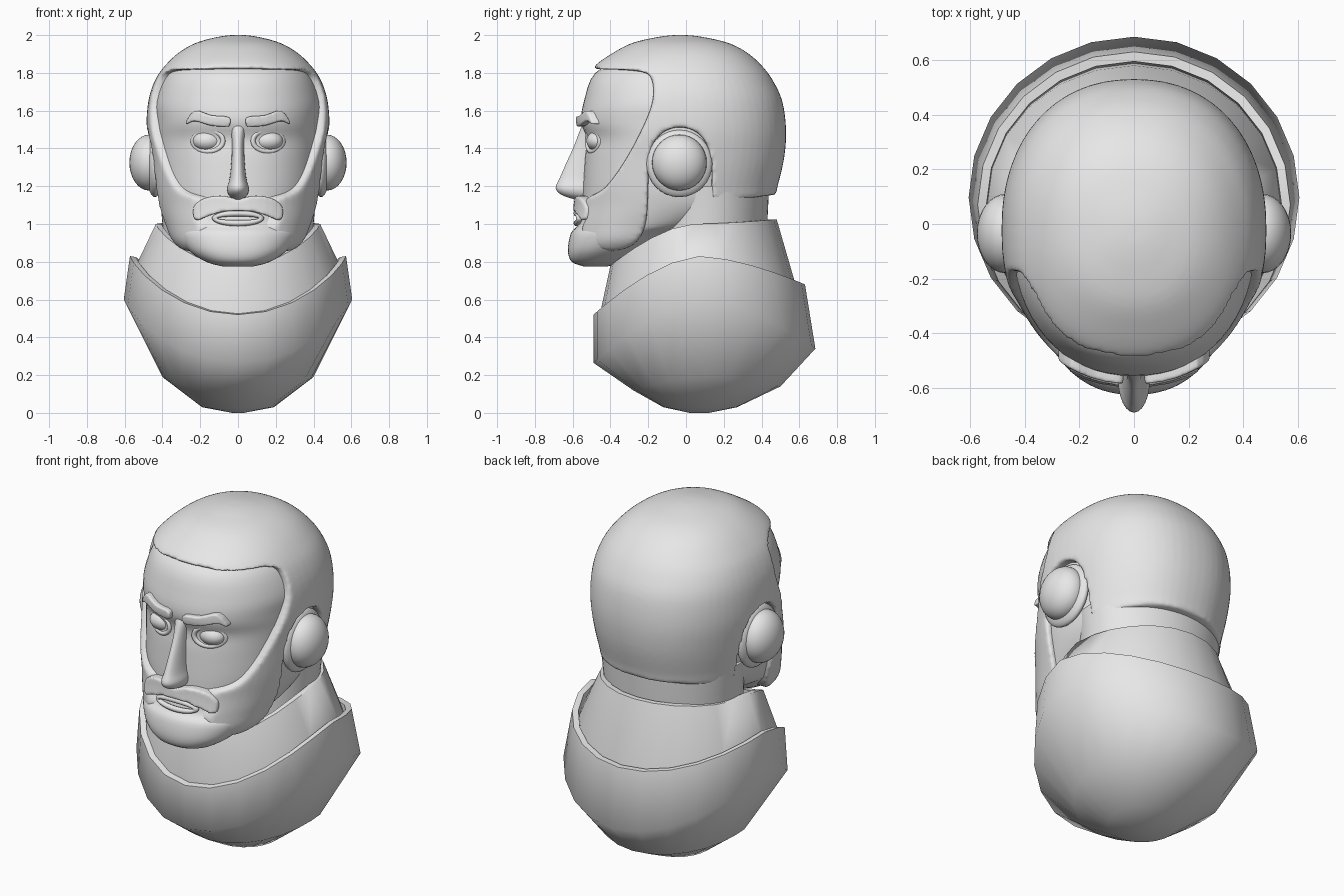
import bpy, bmesh, math
from mathutils import Vector

if "Cube" in bpy.data.objects:
    bpy.data.objects.remove(bpy.data.objects["Cube"])

grey = bpy.data.materials.new("plain_grey")
grey.use_nodes = True
grey.diffuse_color = (0.8, 0.8, 0.8, 1)
grey.node_tree.nodes["Principled BSDF"].inputs["Base Color"].default_value = (0.8, 0.8, 0.8, 1)


def finish(name, bm, angle=40):
    """Turn a bmesh into a smooth shaded object."""
    bmesh.ops.recalc_face_normals(bm, faces=bm.faces)
    mesh = bpy.data.meshes.new(name)
    bm.to_mesh(mesh)
    bm.free()
    mesh.materials.append(grey)
    ob = bpy.data.objects.new(name, mesh)
    bpy.context.collection.objects.link(ob)
    select(ob)
    bpy.ops.object.shade_smooth_by_angle(angle=math.radians(angle))
    return ob


def select(ob):
    bpy.ops.object.select_all(action='DESELECT')
    ob.select_set(True)
    bpy.context.view_layer.objects.active = ob


def skin_rings(rings):
    """Bridge closed rings of points and cap both ends."""
    bm = bmesh.new()
    loops = [[bm.verts.new(p) for p in ring] for ring in rings]
    for a, b in zip(loops, loops[1:]):
        for i in range(len(a)):
            j = (i + 1) % len(a)
            bm.faces.new((a[i], a[j], b[j], b[i]))
    bm.faces.new(loops[0][::-1])
    bm.faces.new(loops[-1])
    return bm


def spline(rows, steps):
    """Catmull-Rom interpolation through rows of numbers."""
    rows = [Vector(r) for r in rows]
    out = []
    for i in range(len(rows) - 1):
        a, b, c, d = rows[max(i - 1, 0)], rows[i], rows[i + 1], rows[min(i + 2, len(rows) - 1)]
        for k in range(steps):
            t = k / steps
            out.append(b + (c - a) * t / 2 + (2 * a - 5 * b + 4 * c - d) * t * t / 2
                       + (3 * b - a - 3 * c + d) * t ** 3 / 2)
    return out + [rows[-1]]


def loft(name, rows, power=2.2, grow=0.0, seg=64, steps=4):
    """Rows are (z, front y, back y, half width)."""
    rings = []
    for z, front, back, half in spline(rows, steps):
        ring = []
        for i in range(seg):
            a = math.tau * i / seg
            c, s = math.cos(a), math.sin(a)
            x = math.copysign(abs(c) ** (2 / power), c) * (half + grow)
            y = math.copysign(abs(s) ** (2 / power), s) * ((back - front) / 2 + grow)
            ring.append((x, y + (front + back) / 2, z))
        rings.append(ring)
    return finish(name, skin_rings(rings))


def cut_to(ob, outline, place, near, far, voxel, smooth):
    """Keep the part of a solid inside an extruded outline and soften its edges."""
    pts = [p[:2] for p in spline([*outline, outline[0]], 3)[:-1]]
    cutter = finish("cutter", skin_rings([[place(u, v, d) for u, v in pts] for d in (near, far)]))
    cutter.hide_render = True
    select(ob)
    m = ob.modifiers.new("trim", 'BOOLEAN')
    m.operation, m.object, m.solver = 'INTERSECT', cutter, 'EXACT'
    r = ob.modifiers.new("soften", 'REMESH')
    r.mode, r.voxel_size, r.use_smooth_shade = 'VOXEL', voxel, True
    s = ob.modifiers.new("relax", 'SMOOTH')
    s.factor, s.iterations = 0.5, smooth
    for mod in ("trim", "soften", "relax"):
        bpy.ops.object.modifier_apply(modifier=mod)
    bpy.data.objects.remove(cutter)
    bpy.ops.object.shade_smooth()


def sideways(u, v, d):
    return (d, u, v)


def forward(u, v, d):
    return (u, d, v)


# Head with chin, and neck
head = [(.775, -.54, -.42, .08), (.80, -.605, -.32, .17), (.86, -.625, -.2, .26), (.95, -.61, 0, .33),
        (1.0, -.57, .2, .36), (1.1, -.55, .4, .40), (1.2, -.545, .42, .42), (1.35, -.535, .45, .43),
        (1.45, -.525, .46, .44), (1.54, -.555, .47, .44), (1.65, -.54, .46, .44), (1.8, -.48, .40, .38),
        (1.9, -.3, .26, .26)]
loft("head", head)
loft("neck", [(.5, -.25, .4, .36), (1.0, -.2, .43, .40), (1.2, -.2, .44, .42)], 2)

# Hair and side whiskers as one shell
hair = loft("hair_and_whiskers", [
    (.82, -.56, -.1, .24), (.9, -.60, .1, .34), (1.0, -.60, .3, .39), (1.1, -.585, .455, .43),
    (1.2, -.58, .485, .45), (1.35, -.57, .52, .47), (1.5, -.575, .53, .485), (1.65, -.565, .51, .475),
    (1.76, -.53, .46, .44), (1.84, -.48, .40, .385), (1.91, -.38, .32, .31), (1.96, -.28, .22, .22),
    (1.99, -.15, .09, .11), (2.0, -.07, .01, .04)])
cut_to(hair, [
    (-.8, 1.82), (-.8, 2.2), (.8, 2.2), (.8, 1.17), (.47, 1.155), (.2, 1.12), (.14, 1.15), (.135, 1.32),
    (.1, 1.44), (.03, 1.5), (-.06, 1.51), (-.14, 1.47), (-.19, 1.38), (-.2, 1.2), (-.21, 1.02),
    (-.25, .92), (-.32, .87), (-.42, .86), (-.53, .91), (-.55, .98), (-.52, 1.05), (-.53, 1.13),
    (-.43, 1.19), (-.32, 1.34), (-.22, 1.53), (-.175, 1.66), (-.18, 1.76), (-.23, 1.805), (-.46, 1.82)],
    sideways, -.8, .8, .013, 5)

# Moustache follows the face
moustache = loft("moustache", head, grow=.045)
half = [(.0, 1.13), (.09, 1.15), (.18, 1.135), (.235, 1.09), (.225, 1.02), (.15, 1.045), (.08, 1.065)]
cut_to(moustache, half + [(0, 1.07)] + [(-x, z) for x, z in half[:0:-1]], forward, -.9, -.38, .009, 4)

# Eyebrows
for side, label in ((1, "left"), (-1, "right")):
    brow = loft(label + "_eyebrow", head, grow=.03)
    outline = [(.045, 1.515), (.045, 1.565), (.14, 1.575), (.23, 1.60), (.28, 1.525), (.23, 1.545), (.14, 1.52)]
    cut_to(brow, [(side * x, z) for x, z in outline], forward, -.9, -.4, .007, 2)

# Nose
loft("nose", [(1.13, -.59, -.45, .025), (1.155, -.66, -.45, .05), (1.19, -.69, -.45, .058),
              (1.24, -.67, -.45, .045), (1.32, -.635, -.45, .036), (1.42, -.59, -.45, .032),
              (1.5, -.56, -.45, .04), (1.56, -.53, -.45, .06)], 2, seg=24)


def ball(name, centre, size):
    bm = bmesh.new()
    bmesh.ops.create_uvsphere(bm, u_segments=32, v_segments=16, radius=1)
    bmesh.ops.scale(bm, vec=size, verts=bm.verts)
    bmesh.ops.translate(bm, vec=centre, verts=bm.verts)
    return finish(name, bm)


def hoop(name, centre, wide, high, thick, bend):
    """Oval rim facing forward whose sides curve back with the face."""
    bm = bmesh.new()
    grid = []
    for i in range(40):
        a = math.tau * i / 40
        row = []
        for k in range(8):
            b = math.tau * k / 8
            r = thick * math.cos(b)
            x = centre[0] + math.cos(a) * (wide + r)
            y = centre[1] + thick * math.sin(b) + bend * (x * x - centre[0] ** 2)
            row.append(bm.verts.new((x, y, centre[2] + math.sin(a) * (high + r))))
        grid.append(row)
    for i in range(40):
        for k in range(8):
            n, m = (i + 1) % 40, (k + 1) % 8
            bm.faces.new((grid[i][k], grid[n][k], grid[n][m], grid[i][m]))
    return finish(name, bm, 80)


# Eyes, lids, ears
for side, label in ((1, "left"), (-1, "right")):
    ball(label + "_eye", (side * .16, -.465, 1.44), (.078, .062, .054))
    hoop(label + "_eyelid", (side * .16, -.497, 1.44), .08, .056, .013, 1.3)
    ball(label + "_ear", (side * .47, -.035, 1.325), (.105, .145, .148))
    ball(label + "_ear_base", (side * .44, -.035, 1.32), (.05, .175, .178))

# Lips
hoop("lips", (0, -.58, 1.03), .122, .026, .016, 1.0)


def collar(name, rings, seg=24):
    """Rings are (front z, side z, back z, front y, back y, half width)."""
    loops = []
    for zf, zs, zb, front, back, half in rings:
        loop = []
        for i in range(seg):
            a = math.tau * i / seg
            s = math.sin(a)
            z = zs + ((zf if s < 0 else zb) - zs) * abs(s) ** 1.6
            loop.append((half * math.cos(a), (front + back) / 2 + s * (back - front) / 2, z))
        loops.append(loop)
    return finish(name, skin_rings(loops), 65)


# Two nested collars; the outer one closes into a rounded base
collar("inner_collar", [
    (.45, .6, .5, -.45, .6, .56), (.55, .78, .68, -.45, .58, .54), (.78, 1.0, 1.025, -.40, .48, .435),
    (.78, 1.0, 1.025, -.37, .45, .405), (.5, .6, .6, -.37, .45, .405)])
collar("outer_collar", [
    (.0, .0, .0, .02, .12, .03), (.03, .03, .03, -.12, .27, .19), (.12, .19, .14, -.28, .5, .40),
    (.265, .6, .34, -.49, .685, .605), (.52, .83, .68, -.49, .63, .572),
    (.525, .825, .68, -.455, .595, .54), (.4, .55, .45, -.43, .57, .52)])
